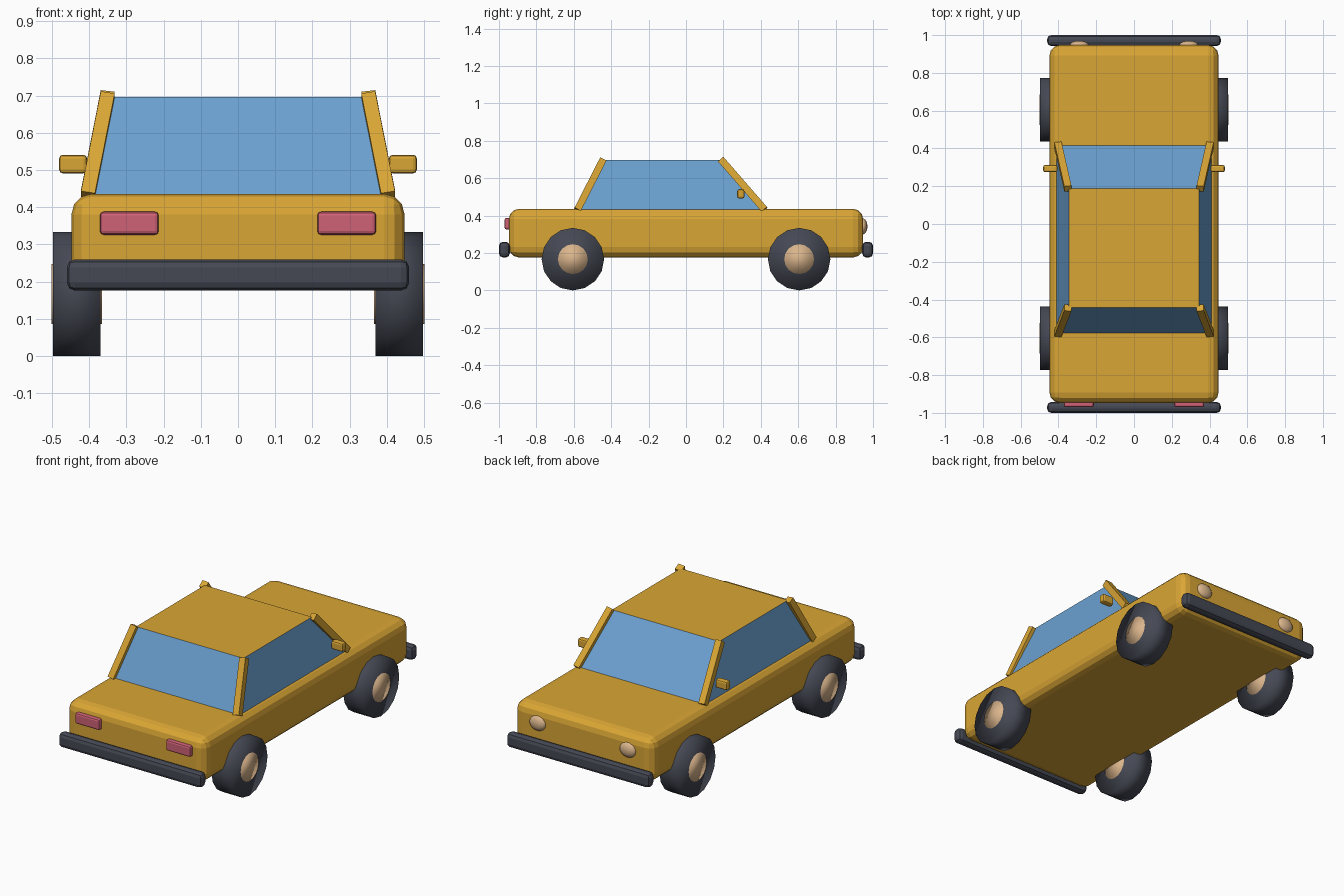
import bpy
import bmesh
import math
from mathutils import Vector, Matrix

cube = bpy.data.objects.get("Cube")
if cube:
    bpy.data.objects.remove(cube, do_unlink=True)


def material(name, rgb):
    m = bpy.data.materials.new(name)
    m.use_nodes = True
    m.diffuse_color = (*rgb, 1)
    m.node_tree.nodes["Principled BSDF"].inputs["Base Color"].default_value = (*rgb, 1)
    return m


paint = material("mustard_paint", (0.70, 0.38, 0.035))
glass = material("blue_glass", (0.145, 0.35, 0.63))
rubber = material("dark_rubber", (0.06, 0.065, 0.088))
cream = material("tan_hub", (0.70, 0.46, 0.26))
red = material("red_lamp", (0.62, 0.12, 0.18))


def finish(name, bm, *mats, smooth=False):
    bmesh.ops.recalc_face_normals(bm, faces=bm.faces)
    for f in bm.faces:
        f.smooth = smooth
    mesh = bpy.data.meshes.new(name)
    bm.to_mesh(mesh)
    bm.free()
    for m in mats:
        mesh.materials.append(m)
    ob = bpy.data.objects.new(name, mesh)
    bpy.context.collection.objects.link(ob)
    return ob


def box(name, center, size, mat, bevel=0, segments=2):
    bm = bmesh.new()
    bmesh.ops.create_cube(bm, size=1, matrix=Matrix.Translation(center) @ Matrix.Diagonal((*size, 1)))
    ob = finish(name, bm, mat)
    if bevel:
        mod = ob.modifiers.new("rounded_edges", "BEVEL")
        mod.width = bevel
        mod.segments = segments
    return ob


def wheel_cylinder(name, center, radius, width, mat):
    bm = bmesh.new()
    turn = Matrix.Translation(center) @ Matrix.Rotation(math.pi / 2, 4, "Y")
    bmesh.ops.create_cone(bm, cap_ends=True, segments=16, radius1=radius, radius2=radius,
                          depth=width, matrix=turn)
    return finish(name, bm, mat, smooth=True)


def pillar(name, low, high, thick):
    # Square rod whose side faces lie along the cabin's edge
    low, high = Vector(low), Vector(high)
    axis = (high - low).normalized()
    side = Vector((1, 0, 0))
    side = (side - axis * side.dot(axis)).normalized()
    depth = axis.cross(side)
    rot = Matrix((side, depth, axis)).transposed().to_4x4()
    bm = bmesh.new()
    bmesh.ops.create_cube(bm, size=1, matrix=Matrix.Translation((low + high) / 2) @ rot
                          @ Matrix.Diagonal((thick, thick, (high - low).length, 1)))
    return finish(name, bm, paint)


# Lower body
box("body", (0, 0, 0.306), (0.895, 1.895, 0.26), paint, 0.055, 3)

# Tapered cabin: glass all round, painted roof
base_x, roof_x = 0.41, 0.345
base_z, roof_z = 0.43, 0.696
base_y, roof_y = (-0.58, 0.42), (-0.443, 0.187)
bm = bmesh.new()
rings = []
for hx, ys, z in ((base_x, base_y, base_z), (roof_x, roof_y, roof_z)):
    rings.append([bm.verts.new(p) for p in
                  ((-hx, ys[0], z), (hx, ys[0], z), (hx, ys[1], z), (-hx, ys[1], z))])
bm.faces.new(rings[0])
bm.faces.new(rings[1]).material_index = 1
for i in range(4):
    j = (i + 1) % 4
    bm.faces.new((rings[0][i], rings[0][j], rings[1][j], rings[1][i]))
finish("cabin", bm, glass, paint)

# Parts repeated on both sides
for s, side in ((1, "left"), (-1, "right")):
    for k, end in ((0, "tail"), (1, "nose")):
        pillar(f"{side}_{end}_pillar", (s * 0.403, base_y[k], 0.432),
               (s * 0.35, roof_y[k], 0.70), 0.038)
        y = (-0.605, 0.605)[k]
        wheel_cylinder(f"{side}_{end}_tyre", (s * 0.433, y, 0.167), 0.167, 0.127, rubber)
        wheel_cylinder(f"{side}_{end}_hub", (s * 0.433, y, 0.167), 0.08, 0.135, cream)
    box(f"{side}_mirror", (s * 0.443, 0.293, 0.516), (0.075, 0.038, 0.05), paint, 0.01)
    box(f"{side}_tail_lamp", (s * 0.292, -0.95, 0.357), (0.158, 0.04, 0.062), red, 0.01)
    bm = bmesh.new()
    bmesh.ops.create_uvsphere(bm, u_segments=16, v_segments=10, radius=1,
                              matrix=Matrix.Translation((s * 0.29, 0.945, 0.342))
                              @ Matrix.Diagonal((0.052, 0.025, 0.043, 1)))
    finish(f"{side}_headlamp", bm, cream, smooth=True)

# Bumpers
for s, end in ((-1, "tail"), (1, "nose")):
    box(f"{end}_bumper", (0, s * 0.971, 0.218), (0.92, 0.058, 0.084), rubber, 0.022)
